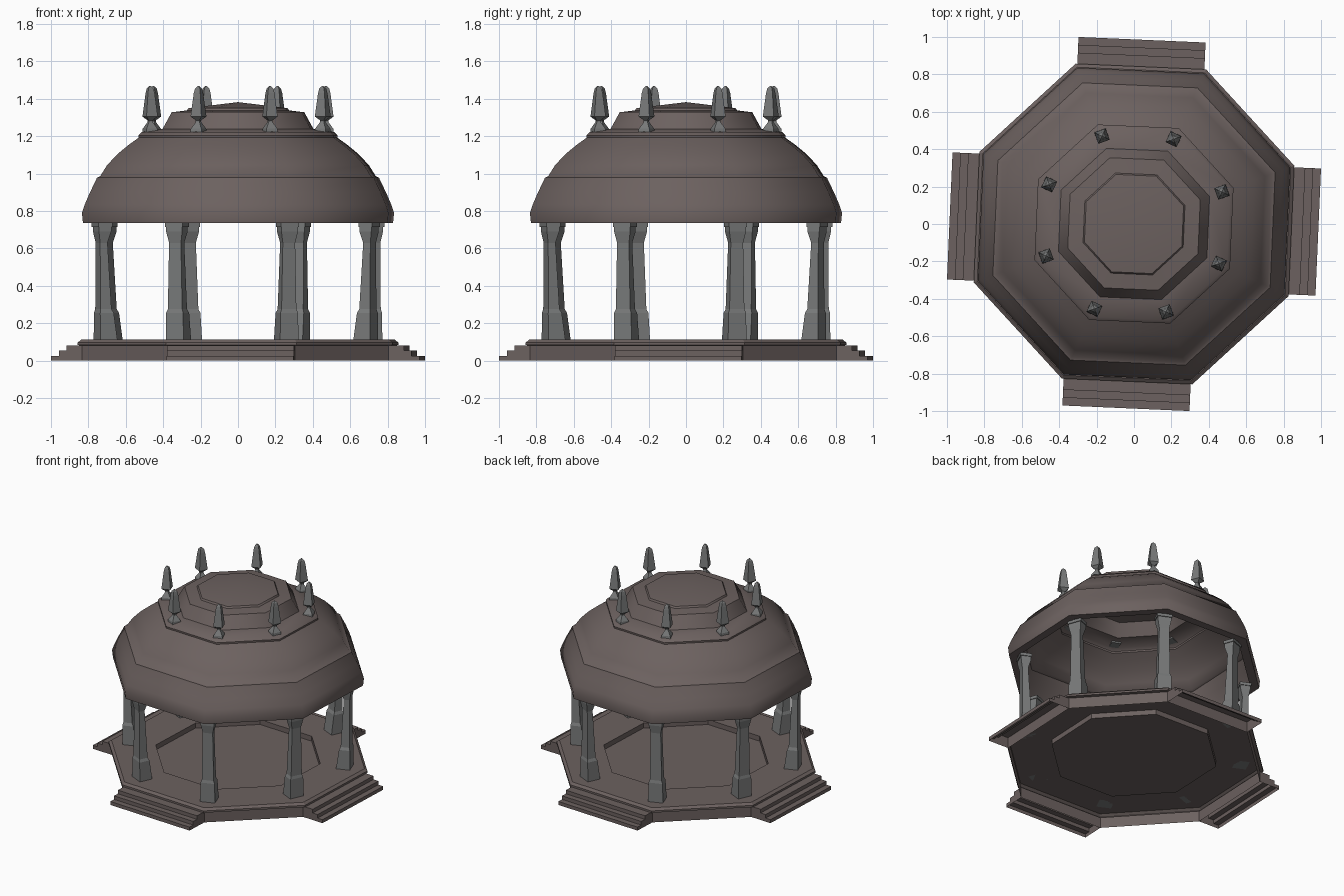
import bpy, bmesh, math
from math import sin, cos, radians

if "Cube" in bpy.data.objects:
    bpy.data.objects.remove(bpy.data.objects["Cube"])

TWIST = radians(-2.5)            # whole building is turned slightly
CORNER = radians(22.5) + TWIST   # first octagon corner


def material(name, rgb):
    m = bpy.data.materials.new(name)
    m.diffuse_color = (*rgb, 1)
    m.use_nodes = True
    m.node_tree.nodes["Principled BSDF"].inputs["Base Color"].default_value = m.diffuse_color
    return m


brown = material("brown_stone", (0.15, 0.12, 0.115))
grey = material("grey_stone", (0.19, 0.195, 0.195))


def finish(bm, name, mat, smooth=None, recalc=False):
    bmesh.ops.remove_doubles(bm, verts=bm.verts, dist=0.0005)
    if recalc:
        bmesh.ops.recalc_face_normals(bm, faces=bm.faces)
    me = bpy.data.meshes.new(name)
    bm.to_mesh(me)
    bm.free()
    ob = bpy.data.objects.new(name, me)
    bpy.context.collection.objects.link(ob)
    me.materials.append(mat)
    if smooth:
        bpy.ops.object.select_all(action='DESELECT')
        ob.select_set(True)
        bpy.context.view_layer.objects.active = ob
        bpy.ops.object.shade_smooth_by_angle(angle=radians(smooth))
    return ob


def skin(bm, rings):
    for a, b in zip(rings, rings[1:]):
        n = len(a)
        for j in range(n):
            k = (j + 1) % n
            bm.faces.new((a[j], a[k], b[k], b[j]))


def octagon_lathe(name, profile, mat, smooth=None):
    """Sweep (corner radius, z) points round the octagon."""
    bm = bmesh.new()
    rings = []
    for r, z in profile:
        r = max(r, 0.0001)
        rings.append([bm.verts.new((r * cos(CORNER + i * math.pi / 4),
                                    r * sin(CORNER + i * math.pi / 4), z))
                      for i in range(8)])
    skin(bm, rings)
    return finish(bm, name, mat, smooth)


def square_post(name, angle, levels, mat):
    """Stack of rectangles (z, inner radius, outer radius, half width)."""
    bm = bmesh.new()
    c, s = cos(angle), sin(angle)
    rings = []
    for z, ri, ro, w in levels:
        rings.append([bm.verts.new((r * c - t * s, r * s + t * c, z))
                      for r, t in ((ri, -w), (ro, -w), (ro, w), (ri, w))])
    skin(bm, rings)
    bm.faces.new(rings[0][::-1])
    bm.faces.new(rings[-1])
    return finish(bm, name, mat, recalc=True)


def stairs(name, angle, profile, half, mat):
    """Open-bottomed flight from (distance, z) points."""
    bm = bmesh.new()
    c, s = cos(angle), sin(angle)
    left, right = [[bm.verts.new((d * c - t * s, d * s + t * c, z))
                    for d, z in profile] for t in (half, -half)]
    for i in range(len(profile) - 1):
        bm.faces.new((right[i], left[i], left[i + 1], right[i + 1]))
    # side caps, closed down to the ground at the wall
    d = profile[-1][0]
    for row, t in ((left, half), (right, -half)):
        foot = bm.verts.new((d * c - t * s, d * s + t * c, 0))
        bm.faces.new(row + [foot] if t > 0 else [foot] + row[::-1])
    return finish(bm, name, mat, recalc=True)


# Hollow platform with sunken floor
octagon_lathe("platform", [(0.888, 0), (0.888, 0.08), (0.912, 0.083),
                           (0.912, 0.097), (0.892, 0.112), (0.58, 0.112),
                           (0.58, 0.075), (0, 0.075)], brown)

# Four flights of steps
flight = [(0.986, 0), (0.986, 0.026), (0.944, 0.026), (0.944, 0.053),
          (0.902, 0.053), (0.902, 0.08), (0.82, 0.08)]
for i in range(4):
    stairs(f"steps_{i + 1}", TWIST + i * math.pi / 2, flight, 0.34, brown)

# Columns and finials on the octagon corners
column = [(0.112, 0.705, 0.802, 0.052), (0.255, 0.725, 0.802, 0.050),
          (0.275, 0.735, 0.797, 0.042), (0.63, 0.755, 0.797, 0.035),
          (0.69, 0.738, 0.808, 0.047), (0.715, 0.738, 0.808, 0.047),
          (0.715, 0.734, 0.814, 0.052), (0.737, 0.734, 0.814, 0.052)]
finial = [(1.22, 0.033), (1.24, 0.031), (1.275, 0.011), (1.285, 0.011),
          (1.305, 0.032), (1.43, 0.019), (1.455, 0.014), (1.468, 0.003)]
for i in range(8):
    a = CORNER + i * math.pi / 4
    square_post(f"column_{i + 1}", a, column, grey)
    square_post(f"finial_{i + 1}", a,
                [(z, 0.5 - w, 0.5 + w, w) for z, w in finial], grey)

# Domed roof shell with stepped crown
octagon_lathe("roof", [(0.82, 0.735), (0.882, 0.735), (0.888, 0.79),
                       (0.872, 0.835), (0.842, 0.90), (0.808, 0.965),
                       (0.803, 0.978), (0.785, 0.985), (0.745, 1.045),
                       (0.685, 1.105), (0.62, 1.155), (0.565, 1.192),
                       (0.566, 1.205), (0.548, 1.222), (0.43, 1.238),
                       (0.377, 1.328), (0.29, 1.338), (0.282, 1.35),
                       (0, 1.382)], brown, smooth=46)
